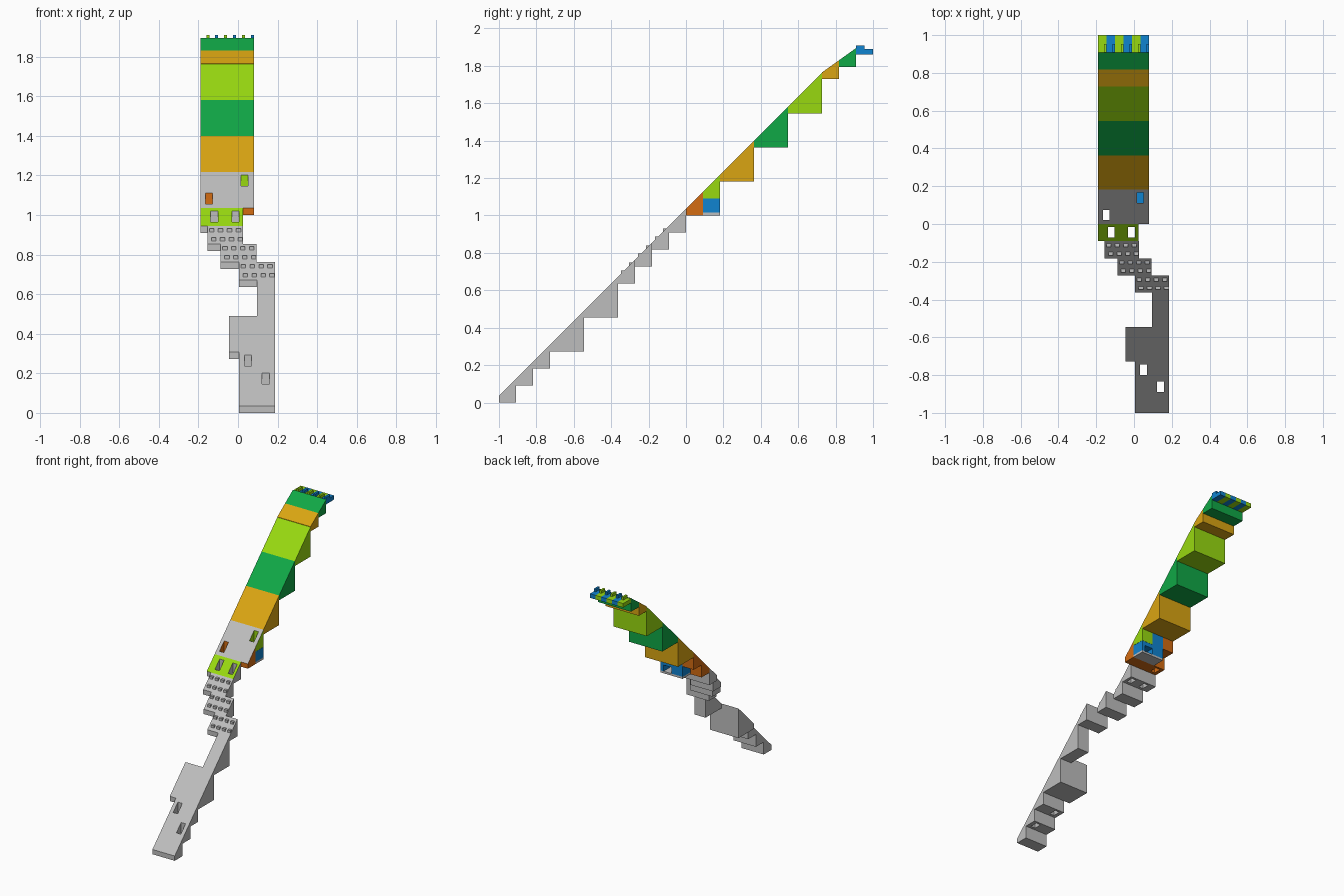
import bpy, bmesh

if "Cube" in bpy.data.objects:
    bpy.data.objects.remove(bpy.data.objects["Cube"])

U = 1 / 11          # grid pitch of the blocks
LIP = 0.035         # height of the upright front edge of each block


def srgb(r, g, b):
    f = lambda c: c / 12.92 if c < 0.04045 else ((c + 0.055) / 1.055) ** 2.4
    return (f(r / 255), f(g / 255), f(b / 255), 1)


MATS = {}
for name, col in {
    "grey": (190, 190, 190), "lime": (152, 217, 16), "green": (16, 168, 70),
    "amber": (218, 165, 18), "orange": (212, 108, 18), "blue": (16, 131, 208),
}.items():
    MATS[name] = bpy.data.materials.new(name)
    MATS[name].diffuse_color = srgb(*col)


def finish(bm, name, *mats):
    bmesh.ops.recalc_face_normals(bm, faces=bm.faces)
    me = bpy.data.meshes.new(name)
    bm.to_mesh(me)
    bm.free()
    for m in mats:
        me.materials.append(MATS[m])
    ob = bpy.data.objects.new(name, me)
    bpy.context.collection.objects.link(ob)
    return ob


def wedge(name, x0, x1, y0, y1, zb, body, slope=None, hole=None, lip=LIP, grade=1.0):
    """Block with a sloped top, optionally with a rectangular through hole."""
    bm = bmesh.new()
    top = lambda y: zb + lip + (y - y0) * grade

    def rings(a, b, c, d):
        pts = [(a, c), (b, c), (b, d), (a, d)]
        return ([bm.verts.new((x, y, zb)) for x, y in pts],
                [bm.verts.new((x, y, top(y))) for x, y in pts])

    def walls(lo, hi):
        for i in range(4):
            j = (i + 1) % 4
            bm.faces.new((lo[i], lo[j], hi[j], hi[i]))

    lo, hi = rings(x0, x1, y0, y1)
    walls(lo, hi)
    if hole:
        ilo, ihi = rings(*hole)
        walls(ilo, ihi)
        tops = []
        for i in range(4):
            j = (i + 1) % 4
            bm.faces.new((lo[i], lo[j], ilo[j], ilo[i]))
            tops.append(bm.faces.new((hi[i], hi[j], ihi[j], ihi[i])))
    else:
        bm.faces.new(lo)
        tops = [bm.faces.new(hi)]
    for f in tops:
        f.material_index = 1
    return finish(bm, name, body, slope or body)


def prism(name, x0, x1, profile, mat):
    """Extrude a (y, z) profile along x."""
    bm = bmesh.new()
    a = [bm.verts.new((x0, y, z)) for y, z in profile]
    b = [bm.verts.new((x1, y, z)) for y, z in profile]
    bm.faces.new(a)
    bm.faces.new(b)
    n = len(a)
    for i in range(n):
        bm.faces.new((a[i], a[(i + 1) % n], b[(i + 1) % n], b[i]))
    return finish(bm, name, mat)


def row(k):
    """y start and base height of grid row k."""
    return -1 + k * U, k * U


def place(name, x0, x1, k, n, body, slope=None, hole_x=None):
    y, z = row(k)
    hole = hole_x and (hole_x - 0.018, hole_x + 0.018, y + 0.02, y + 0.075)
    return wedge(name, x0, x1, y, y + n * U, z, body, slope, hole)


# lower grey run
place("foot_block", 0.005, 0.186, 0, 1, "grey")
place("second_block_left", 0.005, 0.095, 1, 1, "grey")
place("second_block_slotted", 0.095, 0.186, 1, 1, "grey", hole_x=0.14)
place("third_block_slotted", 0.005, 0.095, 2, 1, "grey", hole_x=0.05)
place("third_block_right", 0.095, 0.186, 2, 1, "grey")
place("wide_grey_block", -0.045, 0.186, 3, 2, "grey")
place("narrow_grey_block", 0.095, 0.186, 5, 2, "grey")

# tabbed tiles, each with two rows of four small tabs
for i, x in enumerate((0.005, -0.088, -0.155)):
    k = 7 + i
    y, z = row(k)
    place(f"tabbed_tile_{i}", x, x + 0.181, k, 1, "grey")
    for r, dy in enumerate((0.016, 0.06)):
        for c in range(4):
            ty = y + dy
            tz = z + LIP + dy
            tx = x + 0.01 + c * 0.045 + (0.01 if r == 0 else 0)
            prism(f"tab_{i}_{r}_{c}", tx, tx + 0.024,
                  [(ty, tz - 0.004), (ty, tz + 0.018), (ty + 0.022, tz + 0.018)], "grey")

# slotted middle section, bodies and slopes differ in colour
place("lime_topped_block_left", -0.19, -0.07, 10, 1, "grey", "lime", -0.12)
place("lime_topped_block_right", -0.07, 0.025, 10, 1, "grey", "lime", -0.013)
place("orange_block_slotted", -0.19, -0.1, 11, 1, "orange", "grey", -0.147)
place("orange_block", -0.1, 0.08, 11, 1, "orange", "grey")
y, z = row(12)
place("upper_orange_block", -0.19, -0.1, 12, 1, "orange", "grey")
prism("blue_block_body", -0.1, -0.01,
      [(y, 1.015), (y + U, 1.015), (y + U, z + LIP + U - 0.004), (y, z + LIP - 0.004)], "blue")
prism("blue_block_cover", -0.1, -0.01,
      [(y, z + LIP - 0.004), (y + U, z + LIP + U - 0.004), (y + U, z + LIP + U), (y, z + LIP)], "grey")
place("lime_block_slotted", -0.01, 0.08, 12, 1, "lime", "grey", 0.033)
for name, x1, z0, z1, m in (("blue_support", -0.01, 1.015, 1.09, "blue"),
                            ("blue_support_side", 0.08, 1.06, 1.09, "blue"),
                            ("grey_plate", 0.08, 1.0, 1.015, "grey")):
    x0 = -0.0995
    prism(name, x1 - 0.09 if x1 > 0 and m == "blue" else x0, x1,
          [(y, z0), (y + U, z0), (y + U, z1), (y, z1)], m)
prism("blue_support_right", 0.0545, 0.08,
      [(y, 1.015), (y + U, 1.015), (y + U, 1.06), (y, 1.06)], "blue")

# big coloured wedges
for k, m in ((13, "amber"), (15, "green"), (17, "lime")):
    place(f"{m}_wedge", -0.19, 0.08, k, 2, m)

# shallower wedges near the tip
for i, m in enumerate(("amber", "green")):
    y, _ = row(19 + i)
    wedge(f"tip_{m}_wedge", -0.19, 0.08, y, y + U, 1.73 + i * 0.065, m, grade=0.715)

# comb of hinge fingers at the tip
y = row(21)[0]
for i in range(6):
    x = -0.19 + i * 0.045
    m = "blue" if i % 2 else "lime"
    prism(f"hinge_finger_{i}", x, x + 0.045,
          [(y, 1.86), (1, 1.86), (1, 1.89), (y, 1.89)], m)
    prism(f"hinge_fin_{i}", x + 0.03, x + 0.045,
          [(y, 1.885), (y + 0.045, 1.885), (y + 0.045, 1.91), (y, 1.91)], m)

for m in bpy.data.materials:
    if m.users and not m.is_grease_pencil:
        m.use_nodes = True
        m.node_tree.nodes["Principled BSDF"].inputs["Base Color"].default_value = m.diffuse_color
